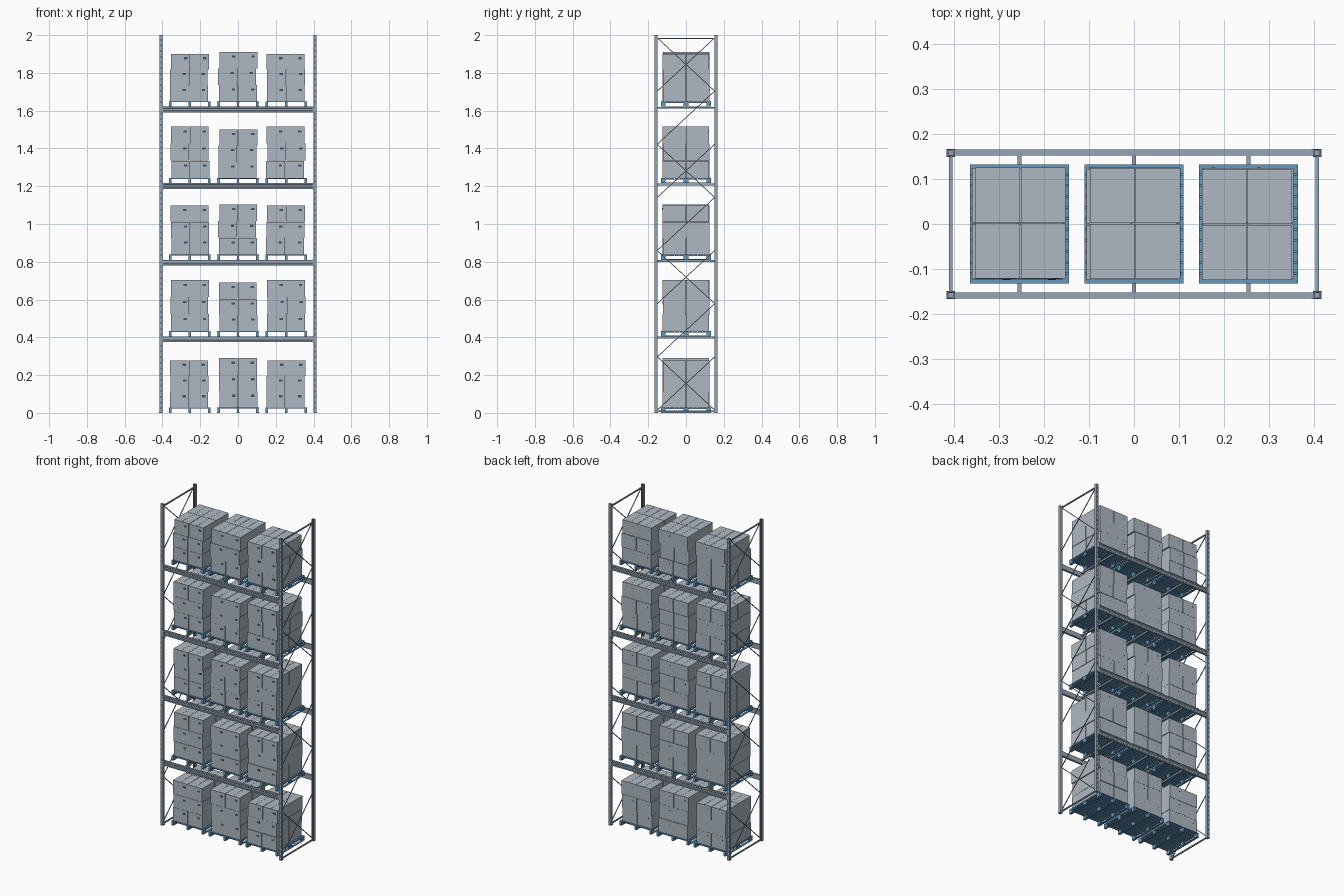
import bpy, bmesh, random
from mathutils import Vector, Matrix

if "Cube" in bpy.data.objects:
    bpy.data.objects.remove(bpy.data.objects["Cube"])

random.seed(4)


def material(name, rgb):
    m = bpy.data.materials.new(name)
    m.diffuse_color = (*rgb, 1)
    m.use_nodes = True
    m.node_tree.nodes["Principled BSDF"].inputs["Base Color"].default_value = m.diffuse_color
    return m


STEEL = material("rack_steel", (0.30, 0.38, 0.47))
BLUE = material("pallet_blue", (0.13, 0.32, 0.52))
CARD = material("carton_grey", (0.42, 0.48, 0.54))
DARK = material("dark_detail", (0.06, 0.09, 0.13))


def box(bm, c, s):
    bmesh.ops.create_cube(bm, size=1, matrix=Matrix.Translation(c) @ Matrix.Diagonal((*s, 1)))


def bar(bm, a, b, t):
    # square bar between two points
    a, b = Vector(a), Vector(b)
    rot = (b - a).to_track_quat('Z', 'Y').to_matrix().to_4x4()
    bmesh.ops.create_cube(bm, size=1, matrix=Matrix.Translation((a + b) / 2) @ rot
                          @ Matrix.Diagonal((t, t, (b - a).length, 1)))


def prism(bm, pts, vec):
    # closed profile extruded along vec
    f = bm.faces.new([bm.verts.new(p) for p in pts])
    r = bmesh.ops.extrude_face_region(bm, geom=[f])
    bmesh.ops.translate(bm, vec=vec, verts=[v for v in r["geom"] if isinstance(v, bmesh.types.BMVert)])


def finish(bm, name, mat):
    bmesh.ops.recalc_face_normals(bm, faces=bm.faces)
    me = bpy.data.meshes.new(name)
    bm.to_mesh(me)
    bm.free()
    me.materials.append(mat)
    return link(name, me)


def link(name, me, loc=(0, 0, 0)):
    ob = bpy.data.objects.new(name, me)
    ob.location = loc
    bpy.context.collection.objects.link(ob)
    return ob


PX, PY = 0.408, 0.158          # post centres
PITCH, PALLET_H = 0.4053, 0.028
BAYS = (-0.255, 0, 0.255)
SIDES = (-1, 1)

# Upright posts: channels open towards the inside of the side frame
for sx in SIDES:
    for sy in SIDES:
        bm = bmesh.new()
        w, t = 0.008, 0.003
        prof = [(-w, w), (w, w), (w, -w), (w - t, -w), (w - t, w - t),
                (-w + t, w - t), (-w + t, -w), (-w, -w)]
        prism(bm, [(sx * PX + x, sy * (PY + y), 0) for x, y in prof], (0, 0, 2))
        box(bm, (sx * PX, sy * PY, 0.002), (0.018, 0.018, 0.004))
        finish(bm, "upright_post", STEEL)
        # Punched slots on the outer face
        bm = bmesh.new()
        for i in range(66):
            box(bm, (sx * PX, sy * (PY + w), 0.025 + i * 0.03), (0.005, 0.0006, 0.011))
        finish(bm, "post_slots", DARK)

# Side frames: horizontal ties and diagonal braces, every other cell crossed
for sx in SIDES:
    bm = bmesh.new()
    x, h = sx * PX, 0.152
    for z in (0.008, 1.982):
        bar(bm, (x, -h, z), (x, h, z), 0.007)
    cell = 0.2815
    for i in range(7):
        z0, z1 = 0.015 + i * cell, 0.015 + (i + 1) * cell
        bar(bm, (x - 0.002, -h, z0), (x - 0.002, h, z1), 0.004)
        if i % 2 == 0:
            bar(bm, (x + 0.002, h, z0), (x + 0.002, -h, z1), 0.004)
    finish(bm, "side_frame_braces", STEEL)

# Load beams with stepped profile, end connectors and cross supports
for k in range(1, 5):
    top = k * PITCH
    bm = bmesh.new()
    for sy in SIDES:
        prof = [(0.166, 0), (0.153, 0), (0.153, -0.030), (0.166, -0.030), (0.166, -0.022),
                (0.1645, -0.020), (0.1645, -0.010), (0.166, -0.008)]
        prism(bm, [(-0.40, sy * y, top + z) for y, z in prof], (0.80, 0, 0))
        for sx in SIDES:
            box(bm, (sx * 0.398, sy * 0.160, top - 0.015), (0.005, 0.015, 0.034))
            box(bm, (sx * 0.406, sy * 0.1665, top - 0.015), (0.018, 0.002, 0.034))
    finish(bm, "load_beams", STEEL)
    bm = bmesh.new()
    for x in BAYS:
        box(bm, (x, 0, top - 0.006), (0.009, 0.308, 0.010))
    finish(bm, "cross_supports", STEEL)

# Pallet: bottom runners, nine blocks, stringers and top slats
bm = bmesh.new()
for x in (-0.103, 0, 0.103):
    box(bm, (x, 0, 0.002), (0.014, 0.265, 0.004))
    box(bm, (x, 0, 0.0215), (0.014, 0.265, 0.004))
    for y in (-0.12, 0, 0.12):
        box(bm, (x, y, 0.012), (0.013, 0.024, 0.016))
n = 11
for i in range(n):
    box(bm, (0, -0.1225 + i * 0.245 / (n - 1), 0.0258), (0.22, 0.020, 0.0046))
pallet = finish(bm, "pallet", BLUE)
pallet.location = (BAYS[0], 0, 0)
for k in range(5):
    for i, x in enumerate(BAYS):
        if k or i:
            link("pallet", pallet.data, (x, 0, k * PITCH))

# Carton stacks: 2 x 2 boxes in three slightly shifted layers, with tape and labels
OUTER = (0.250, 0.270, 0.260, 0.272, 0.252)
INNER = (0.262, 0.256, 0.265, 0.256, 0.262)
BW, BD = 0.0995, 0.1225
for k in range(5):
    for i, x in enumerate(BAYS):
        h = (INNER if i == 1 else OUTER)[k] / 3
        cards, tape, labels = bmesh.new(), bmesh.new(), bmesh.new()
        for layer in range(3):
            z = k * PITCH + PALLET_H + h * (layer + 0.5)
            dx = random.uniform(-0.006, 0.003)
            dy = random.uniform(-0.002, 0.002)
            for sx in SIDES:
                for sy in SIDES:
                    cx, cy = x + dx + sx * 0.0507, dy + sy * 0.0622
                    box(cards, (cx, cy, z), (BW, BD, h - 0.0006))
                    if layer == 2:
                        box(tape, (cx, cy, z + h / 2), (0.003, BD, 0.001))
                # Front label and small rear mark
                cx = x + dx + sx * 0.0507
                box(labels, (cx + 0.026, dy - 0.1234, z + h * 0.22), (0.018, 0.0012, 0.011))
                box(labels, (cx - 0.026, dy + 0.1234, z + h * 0.22), (0.006, 0.0012, 0.004))
        finish(cards, "carton_stack", CARD)
        finish(tape, "carton_tape", CARD)
        finish(labels, "carton_labels", DARK)
